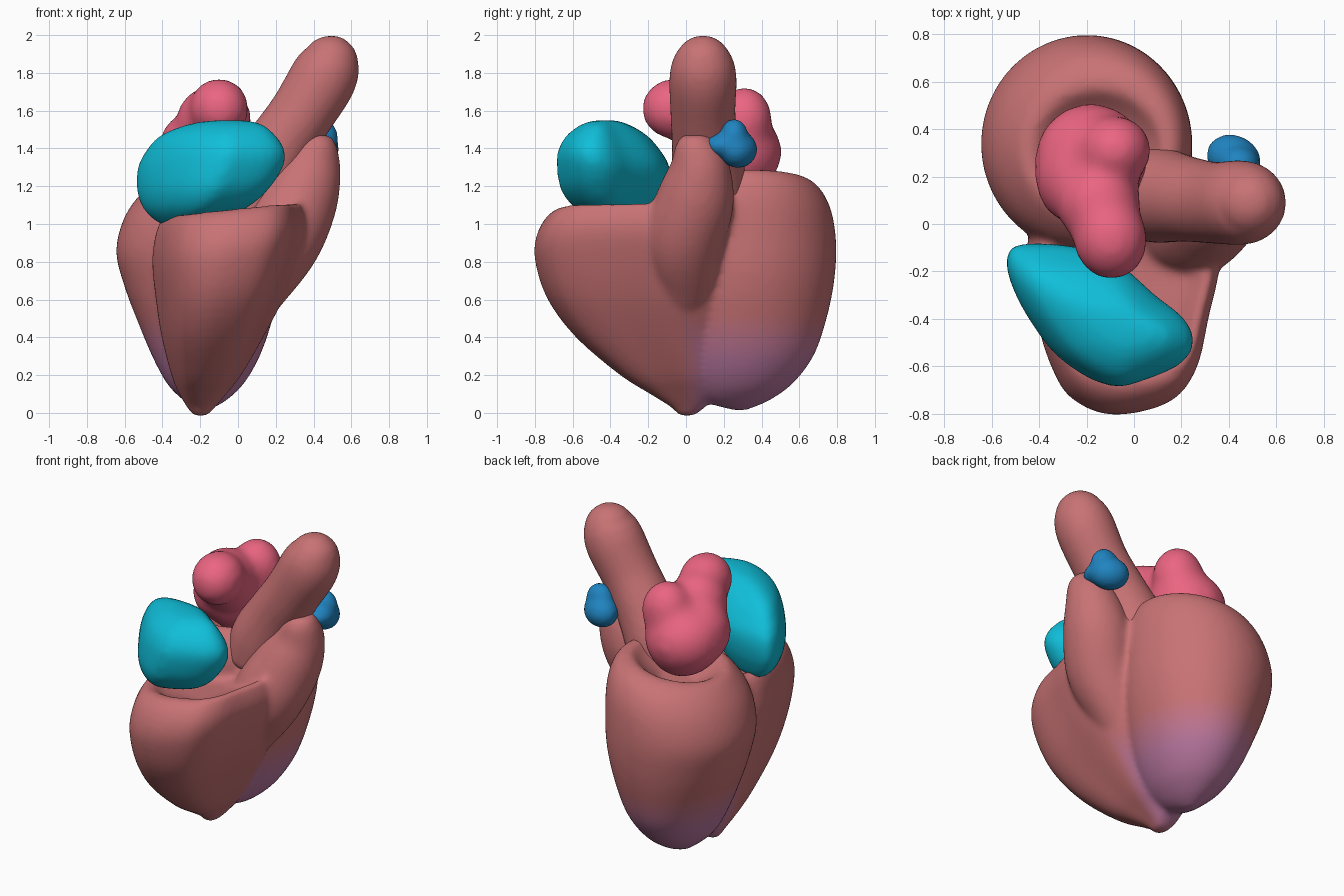
import bpy, bmesh, math
from mathutils import Vector, Matrix

if "Cube" in bpy.data.objects:
    bpy.data.objects.remove(bpy.data.objects["Cube"])


def material(name, rgb):
    m = bpy.data.materials.new(name)
    m.diffuse_color = (*rgb, 1)
    m.use_nodes = True
    m.node_tree.nodes["Principled BSDF"].inputs["Base Color"].default_value = m.diffuse_color
    return m


MUSCLE, APEX = (0.58, 0.17, 0.175), (0.50, 0.19, 0.36)
muscle = material("muscle", MUSCLE)
pink = material("pink", (0.83, 0.13, 0.22))
cyan = material("cyan", (0.005, 0.52, 0.70))
blue = material("blue", (0.014, 0.23, 0.53))


def spline(pts, steps, closed=False):
    """Catmull-Rom through points of any dimension."""
    n, out = len(pts), []
    get = (lambda i: pts[i % n]) if closed else (lambda i: pts[min(max(i, 0), n - 1)])
    for i in range(n if closed else n - 1):
        for s in range(steps):
            t = s / steps
            out.append([0.5 * (2 * b + (c - a) * t + (2 * a - 5 * b + 4 * c - d) * t * t
                               + (3 * b - a - 3 * c + d) * t ** 3)
                        for a, b, c, d in zip(get(i - 1), get(i), get(i + 1), get(i + 2))])
    if not closed:
        out.append(list(pts[-1]))
    return out


def skin(bm, rings):
    """Bridge rings of points and cap both ends."""
    loops = [[bm.verts.new(p) for p in r] for r in rings]
    n = len(loops[0])
    for a, b in zip(loops, loops[1:]):
        for i in range(n):
            bm.faces.new((a[i], a[(i + 1) % n], b[(i + 1) % n], b[i]))
    bm.faces.new(loops[0][::-1])
    bm.faces.new(loops[-1])


def loft(bm, sections, outline, tilt, steps=4):
    """Sections are (z, x0, x1, y0, y1); the outline is fitted to each."""
    rings = []
    for z, x0, x1, y0, y1 in spline(sections, steps):
        ring = []
        for u, v in outline:
            x = (x0 + x1) / 2 + u * (x1 - x0) / 2
            y = (y0 + y1) / 2 + v * (y1 - y0) / 2
            ring.append((x, y, z * (1 + tilt * (x + 0.2))))
        rings.append(ring)
    skin(bm, rings)


def tube(bm, path, n=40, steps=6):
    """Path entries are (x, y, z, radius)."""
    pts = spline(path, steps)
    rings = []
    for i, p in enumerate(pts):
        a, b = pts[max(i - 1, 0)], pts[min(i + 1, len(pts) - 1)]
        d = (Vector(b[:3]) - Vector(a[:3])).normalized()
        u = d.cross(Vector((0, 1, 0))).normalized()
        v = d.cross(u)
        rings.append([Vector(p[:3]) + p[3] * (math.cos(k * math.tau / n) * u + math.sin(k * math.tau / n) * v)
                      for k in range(n)])
    skin(bm, rings)


def blobs(bm, items):
    """Ellipsoids given as (centre, radii, turn about z in degrees)."""
    for c, r, turn in items:
        m = Matrix.Translation(c) @ Matrix.Rotation(math.radians(turn), 4, 'Z') @ Matrix.Diagonal((*r, 1))
        bmesh.ops.create_icosphere(bm, subdivisions=4, radius=1, matrix=m)


def finish(name, bm, mat, voxel=0, smooth=0):
    """Make the object; with a voxel size, fuse and soften its pieces."""
    bmesh.ops.recalc_face_normals(bm, faces=bm.faces)
    for f in bm.faces:
        f.smooth = True
    me = bpy.data.meshes.new(name)
    bm.to_mesh(me)
    bm.free()
    ob = bpy.data.objects.new(name, me)
    bpy.context.collection.objects.link(ob)
    if voxel:
        r = ob.modifiers.new("fuse", 'REMESH')
        r.mode, r.voxel_size, r.use_smooth_shade = 'VOXEL', voxel, True
        s = ob.modifiers.new("soften", 'SMOOTH')
        s.factor, s.iterations = 0.5, smooth
        baked = bpy.data.meshes.new_from_object(ob.evaluated_get(bpy.context.evaluated_depsgraph_get()))
        ob.modifiers.clear()
        ob.data = baked
    ob.data.materials.clear()
    ob.data.materials.append(mat)
    return ob


# left ventricle: egg with a sunken top
circle = [(math.cos(k * math.tau / 64), math.sin(k * math.tau / 64)) for k in range(64)]
bm = bmesh.new()
loft(bm, [(0.015, -.22, -.16, .25, .32), (0.06, -.28, -.07, .10, .43), (.15, -.37, .03, .02, .56),
          (.30, -.45, .12, -.05, .675), (.50, -.53, .19, -.10, .745), (.70, -.60, .235, -.12, .785),
          (.90, -.645, .245, -.12, .795), (1.08, -.605, .24, -.10, .765), (1.20, -.52, .20, -.03, .69),
          (1.24, -.44, .13, .04, .58), (1.18, -.36, .06, .10, .50), (1.10, -.25, -.05, .20, .40)],
     circle, 0.12)

# right ventricle wrapped round the front, with its outflow cone
outline = spline([(-.08, -1), (.48, -.9), (.75, -.64), (.88, -.2), (1, .4), (.7, .9), (.1, 1),
                  (-.65, .84), (-1, .4), (-.9, -.2), (-.72, -.64), (-.5, -.88)], 5, True)
loft(bm, [(-.015, -.24, -.16, -.04, .04), (.03, -.27, -.12, -.08, .10), (.10, -.31, -.06, -.19, .15),
          (.20, -.35, .02, -.35, .20), (.40, -.40, .14, -.585, .22), (.60, -.43, .25, -.735, .24),
          (.80, -.45, .33, -.80, .22), (.93, -.44, .36, -.79, .17), (1.03, -.41, .34, -.73, .12),
          (1.06, -.36, .31, -.65, .06), (1.00, -.28, .22, -.55, 0), (.95, -.12, .05, -.4, -.15)],
     outline, 0.1)
tube(bm, [(-.03, -.02, .42, .10), (.11, -.01, .70, .18), (.23, -.01, .92, .215), (.325, .05, 1.13, .205),
          (.385, .07, 1.29, .165), (.42, .05, 1.42, .11), (.43, .045, 1.475, .06)])
heart = finish("ventricles", bm, muscle, 0.018, 8)

# purple tint fading in round the left ventricle's apex
BANDS = 10
for k in range(1, BANDS + 1):
    heart.data.materials.append(material(f"apex_tint_{k}", [a + (b - a) * k / BANDS for a, b in zip(MUSCLE, APEX)]))
for f in heart.data.polygons:
    c = f.center
    t = min((0.52 - c.z) / 0.25, (c.y + 0.02) / 0.12)
    f.material_index = round(BANDS * min(max(t, 0), 1))

# aorta
bm = bmesh.new()
tube(bm, [(.06, .12, 1.05, .19), (.11, .12, 1.22, .20), (.22, .105, 1.41, .18), (.335, .09, 1.58, .172),
          (.45, .09, 1.77, .178), (.485, .09, 1.88, .155), (.49, .09, 1.96, .10), (.49, .09, 1.995, .04)])
finish("aorta", bm, muscle, 0.018, 6)

# left atrium
bm = bmesh.new()
blobs(bm, [((-.18, .27, 1.38), (.24, .24, .22), 0), ((-.10, -.06, 1.61), (.16, .18, .165), 10),
           ((-.15, .09, 1.54), (.18, .18, .19), 15), ((-.08, .31, 1.55), (.155, .15, .18), 0),
           ((-.26, .21, 1.40), (.16, .21, .19), 0), ((-.17, .27, 1.29), (.19, .20, .15), 0)])
finish("left_atrium", bm, pink, 0.022, 34)

# right atrium: slanted rounded bean
bean = spline([(-1, .82), (-.85, 1), (-.3, .98), (.15, .8), (.6, .3), (.9, -.02), (1, -.36),
               (.85, -.68), (.45, -.92), (.1, -1), (-.4, -.62), (-.75, -.05), (-.95, .45)], 5, True)
bm = bmesh.new()
loft(bm, [(.98, -.36, -.28, -.34, -.26), (1.01, -.43, -.14, -.44, -.16), (1.08, -.50, .04, -.58, -.12),
          (1.18, -.535, .16, -.66, -.09), (1.30, -.53, .24, -.68, -.09), (1.39, -.485, .25, -.675, -.14),
          (1.47, -.41, .20, -.63, -.21), (1.53, -.26, .13, -.55, -.31), (1.55, -.12, .04, -.47, -.38)],
     bean, 0)
finish("right_atrium", bm, cyan, 0.02, 14)

# pulmonary artery stub
bm = bmesh.new()
blobs(bm, [((.42, .275, 1.395), (.12, .10, .10), -25), ((.44, .255, 1.46), (.09, .075, .10), 0),
           ((.43, .20, 1.415), (.10, .105, .065), 0)])
finish("pulmonary_artery", bm, blue, 0.015, 16)
